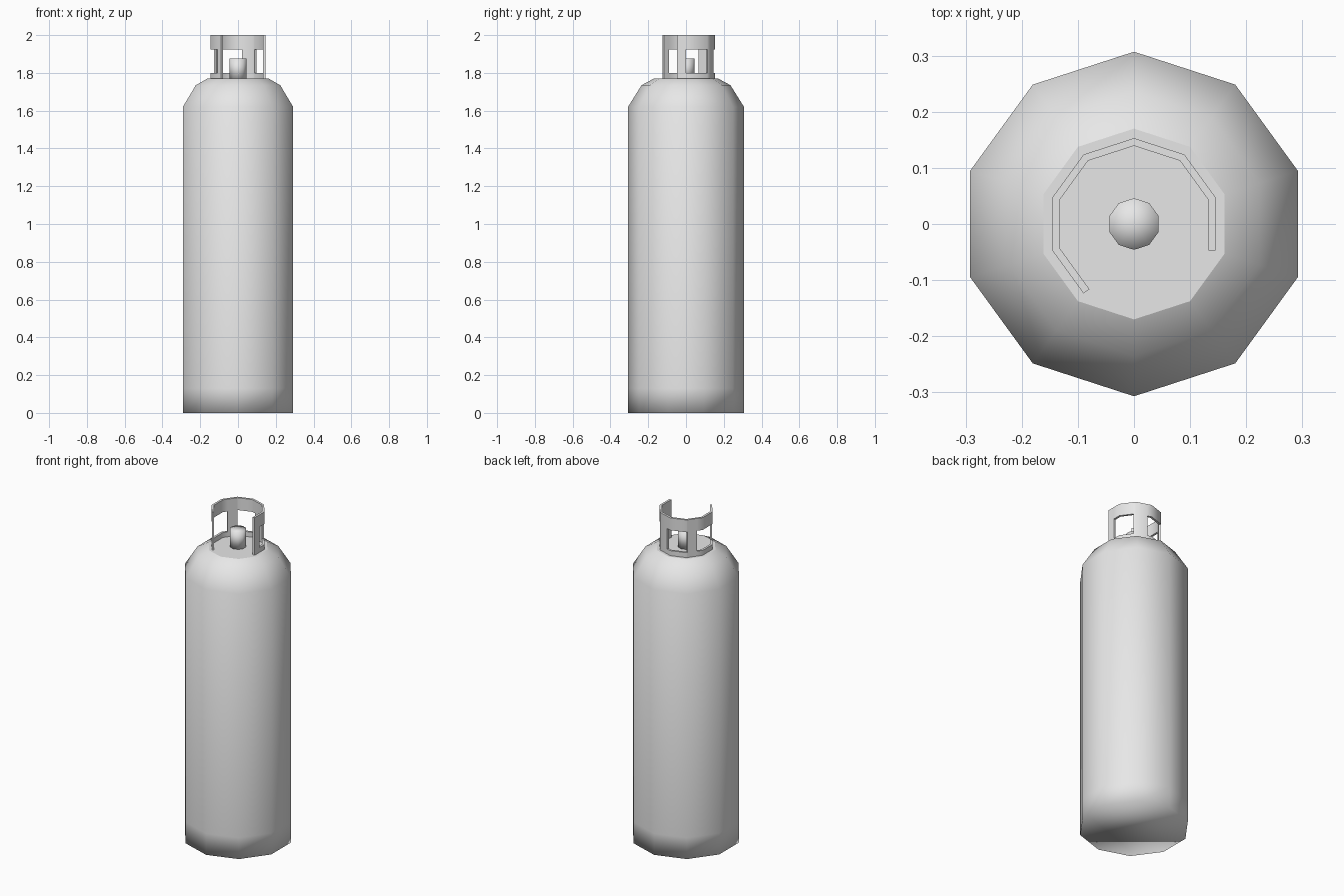
import bpy
import bmesh
from math import cos, sin, radians

cube = bpy.data.objects.get("Cube")
if cube:
    bpy.data.objects.remove(cube, do_unlink=True)

SIDES = 10
STEP = 360 / SIDES

grey = bpy.data.materials.new("light grey metal")
grey.use_nodes = True
colour = (0.8, 0.8, 0.8, 1)
grey.diffuse_color = colour
grey.node_tree.nodes["Principled BSDF"].inputs["Base Color"].default_value = colour


def finish(bm, name):
    """Turn a bmesh into a smooth shaded grey object."""
    mesh = bpy.data.meshes.new(name)
    bm.to_mesh(mesh)
    bm.free()
    mesh.materials.append(grey)
    obj = bpy.data.objects.new(name, mesh)
    bpy.context.collection.objects.link(obj)
    return obj


def lathe(name, profile, flat_top=False, fan_top=False):
    """Stack ten-sided rings from (radius, height) pairs and cap both ends."""
    bm = bmesh.new()
    rings = []
    for r, z in profile:
        angles = [radians(90 + STEP * i) for i in range(SIDES)]
        rings.append([bm.verts.new((r * cos(a), r * sin(a), z)) for a in angles])
    for low, high in zip(rings, rings[1:]):
        for i in range(SIDES):
            j = (i + 1) % SIDES
            bm.faces.new((low[i], low[j], high[j], high[i]))
    bm.faces.new(rings[0][::-1])
    top = bm.faces.new(rings[-1])
    for f in bm.faces:
        f.smooth = True
    if flat_top:
        top.smooth = False
    if fan_top:
        bmesh.ops.poke(bm, faces=[top])
    return finish(bm, name)


# Tank body with sloped shoulder and flat crown
lathe("tank_body", [(0.307, 0), (0.307, 0.13), (0.307, 1.62),
                    (0.235, 1.735), (0.17, 1.77)], flat_top=True)

# Valve stub
lathe("valve", [(0.046, 1.765), (0.046, 1.875)], fan_top=True)

# Guard collar: an open ten-sided band with three windows
START, END = -18, 234
WINDOWS = [(0, 49), (80, 128), (150, 222)]
LEVELS = [1.765, 1.80, 1.925, 2.0]


def collar_point(angle, z):
    """Point on the flat sides of the collar's ten-sided plan."""
    offset = (angle - 90) % STEP - STEP / 2
    r = 0.153 * cos(radians(STEP / 2)) / cos(radians(offset))
    return (r * cos(radians(angle)), r * sin(radians(angle)), z)


corners = [START + STEP * i for i in range(8)]
cuts = sorted(set(corners + [a for w in WINDOWS for a in w]))
bm = bmesh.new()
columns = [[bm.verts.new(collar_point(a, z)) for z in LEVELS] for a in cuts]
for i in range(len(cuts) - 1):
    middle = (cuts[i] + cuts[i + 1]) / 2
    open_here = any(a < middle < b for a, b in WINDOWS)
    for k in range(len(LEVELS) - 1):
        if k == 1 and open_here:
            continue
        left, right = columns[i], columns[i + 1]
        face = bm.faces.new((left[k], right[k], right[k + 1], left[k + 1]))
        face.smooth = True
collar = finish(bm, "guard_collar")
wall = collar.modifiers.new("wall", 'SOLIDIFY')
wall.thickness = 0.013
wall.offset = -1
wall.use_even_offset = True

# Keep the collar's rims crisp while its bends stay smooth
bpy.ops.object.select_all(action='DESELECT')
collar.select_set(True)
bpy.context.view_layer.objects.active = collar
bpy.ops.object.modifier_apply(modifier=wall.name)
bpy.ops.object.shade_smooth_by_angle(angle=radians(50))
